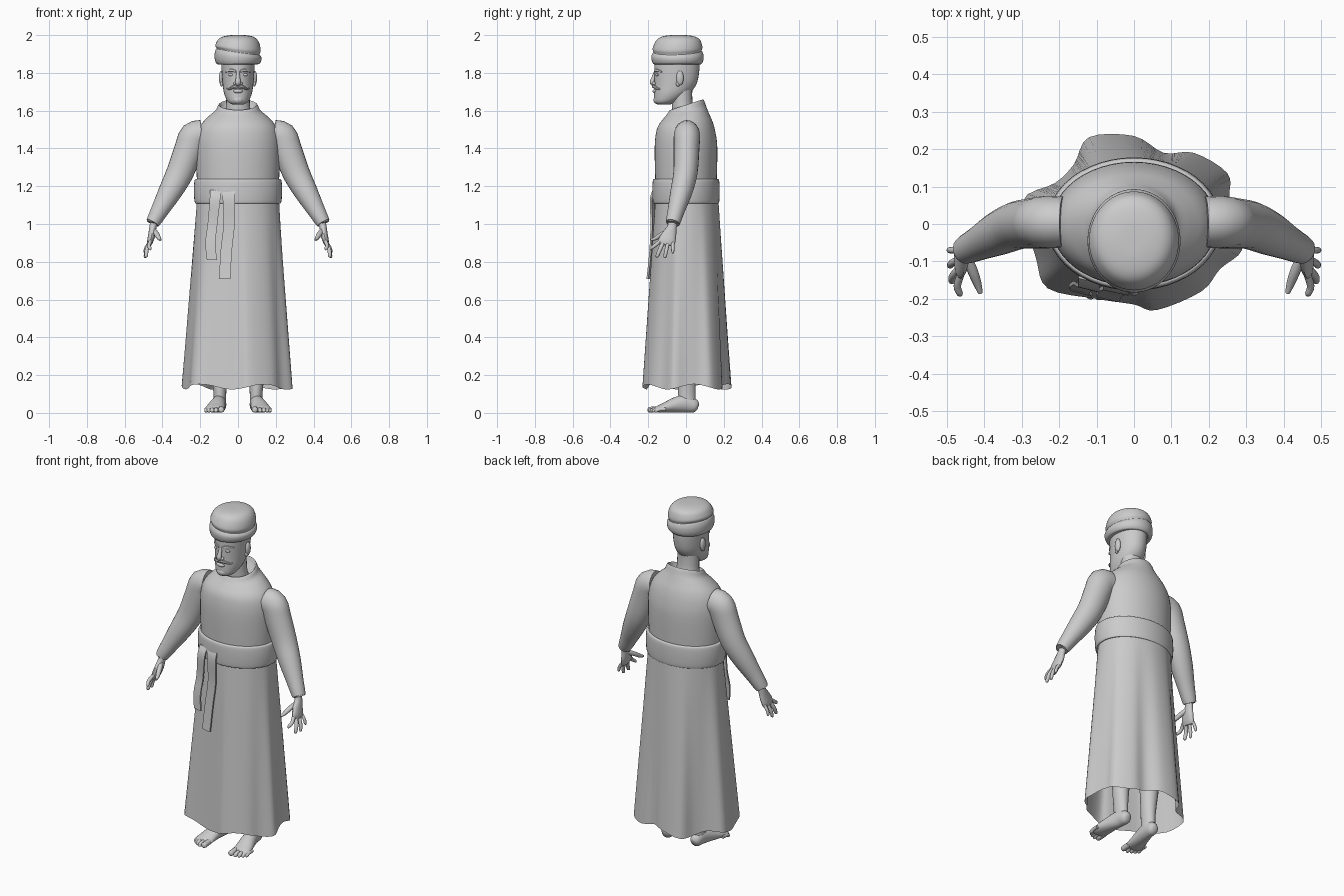
import bpy, bmesh, math
from mathutils import Vector

grey = bpy.data.materials.new("plain_grey")
grey.diffuse_color = (0.6, 0.6, 0.6, 1)


def smooth(rows, steps=4, closed=False):
    """Run a smooth curve through rows of numbers."""
    n, out = len(rows), []
    for i in range(n if closed else n - 1):
        idx = [(i + k) % n if closed else min(max(i + k, 0), n - 1) for k in (-1, 0, 1, 2)]
        a, b, c, d = (rows[j] for j in idx)
        for s in range(steps):
            t = s / steps
            out.append([0.5 * (2 * q + (r - p) * t + (2 * p - 5 * q + 4 * r - w) * t * t
                               + (3 * q - p - 3 * r + w) * t ** 3)
                        for p, q, r, w in zip(a, b, c, d)])
    return out if closed else out + [list(rows[-1])]


def skin(name, rings, caps=(True, True)):
    """Join rings of points into one surface."""
    bm = bmesh.new()
    vs = [[bm.verts.new(p) for p in ring] for ring in rings]
    n = len(vs[0])
    for a, b in zip(vs, vs[1:]):
        for i in range(n):
            j = (i + 1) % n
            bm.faces.new((a[i], a[j], b[j], b[i]))
    if caps[0]:
        bm.faces.new(vs[0])
    if caps[1]:
        bm.faces.new(vs[-1])
    bmesh.ops.recalc_face_normals(bm, faces=bm.faces)
    me = bpy.data.meshes.new(name)
    bm.to_mesh(me)
    bm.free()
    me.materials.append(grey)
    ob = bpy.data.objects.new(name, me)
    bpy.context.collection.objects.link(ob)
    return ob


def stack(name, rows, n=40, caps=(True, True), steps=4):
    """Level ovals: z, centre y, half width, half depth, rise to back, rise to left."""
    rings = []
    for z, cy, rx, ry, back, left in smooth(rows, steps):
        ring = []
        for i in range(n):
            a = math.tau * i / n
            c, s = math.cos(a), math.sin(a)
            ring.append((rx * c, cy + ry * s, z + back * s - left * c))
        rings.append(ring)
    return skin(name, rings, caps)


def tube(name, rows, n=16, side=1, ref=(0, 1, 0), caps=(True, True), steps=3):
    """Oval tube on a path: x, y, z, radius along ref, radius across it."""
    rows = smooth(rows, steps)
    pts = [Vector(r[:3]) for r in rows]
    rings = []
    for i, (p, r) in enumerate(zip(pts, rows)):
        t = (pts[min(i + 1, len(pts) - 1)] - pts[max(i - 1, 0)]).normalized()
        u = Vector(ref)
        u = (u - t * u.dot(t)).normalized()
        v = t.cross(u)
        ring = []
        for k in range(n):
            a = math.tau * k / n
            q = p + u * r[3] * math.cos(a) + v * r[4] * math.sin(a)
            ring.append((q.x * side, q.y, q.z))
        rings.append(ring)
    return skin(name, rings, caps)


def ball(name, c, r, n=14):
    rings = []
    for k in range(1, 10):
        b = math.pi * k / 10
        rings.append([(c[0] + r[0] * math.sin(b) * math.cos(math.tau * i / n),
                       c[1] + r[1] * math.sin(b) * math.sin(math.tau * i / n),
                       c[2] + r[2] * math.cos(b)) for i in range(n)])
    return skin(name, rings)


# skirt: oval waist blending into an irregular hem, open below
hem = [(.25, .135), (.255, .07), (.27, 0), (.288, -.07), (.23, -.12), (.18, -.18),
       (.06, -.23), (0, -.215), (-.10, -.20), (-.23, -.172), (-.262, -.09),
       (-.298, .06), (-.21, .11), (-.16, .16), (-.12, .232), (0, .235), (.08, .19), (.16, .19)]
hem = smooth(hem, 4, True)
rings = []
for k in range(13):
    t = k / 12
    ring = []
    for x, y in hem:
        a = math.atan2(y / .23, x / .28)
        bottom = .138 + .014 * math.sin(5 * a + .6)
        ring.append(((1 - t) * .216 * math.cos(a) + t * x,
                     (1 - t) * (.004 + .166 * math.sin(a)) + t * y,
                     (1 - t) * 1.15 + t * bottom))
    rings.append(ring)
skin("skirt", rings, (False, False))

# upper robe with collar rim
stack("robe_top", [
    (1.17, 0, .212, .16, 0, 0), (1.24, 0, .218, .163, 0, 0), (1.40, 0, .222, .166, 0, 0),
    (1.48, -.001, .214, .158, 0, 0), (1.53, -.002, .193, .144, .008, 0),
    (1.57, 0, .155, .122, .015, 0), (1.60, .002, .119, .105, .022, 0),
    (1.625, .003, .106, .093, .028, 0), (1.631, .003, .098, .086, .028, 0),
    (1.61, .002, .088, .076, .025, 0), (1.585, 0, .06, .055, .02, 0)], 48, (False, True))

# belt
stack("belt", [
    (1.12, 0, .205, .155, 0, 0), (1.109, 0, .222, .170, 0, 0), (1.12, 0, .230, .176, 0, 0),
    (1.175, 0, .234, .178, 0, 0), (1.225, 0, .231, .176, 0, 0),
    (1.238, 0, .223, .169, 0, 0), (1.235, 0, .205, .155, 0, 0)], 48, (False, False))

# sash tails: x, y, z, half width
tails = {"sash_tail_long": [(-.05, -.172, 1.18, .034), (-.048, -.187, 1.13, .033),
                            (-.047, -.184, 1.0, .03), (-.062, -.19, .86, .03), (-.07, -.205, .71, .03)],
         "sash_tail_short": [(-.12, -.155, 1.18, .028), (-.122, -.178, 1.13, .028),
                             (-.135, -.172, 1.0, .026), (-.146, -.182, .9, .027), (-.138, -.19, .81, .027)]}
for name, rows in tails.items():
    skin(name, [[(x - w, y + .01, z), (x + w, y - .004, z), (x + w, y + .006, z), (x - w, y + .02, z)]
                for x, y, z, w in smooth(rows)])

# head and neck
stack("head", [
    (1.633, -.118, .03, .035, 0, 0), (1.648, -.106, .054, .062, 0, 0),
    (1.69, -.076, .073, .093, 0, 0), (1.74, -.056, .081, .111, 0, 0),
    (1.80, -.049, .086, .118, 0, 0), (1.86, -.047, .088, .119, 0, 0), (1.90, -.047, .08, .11, 0, 0)], 32)
stack("neck", [(1.56, -.005, .075, .065, 0, 0), (1.62, -.018, .064, .056, 0, 0),
               (1.68, -.022, .062, .055, 0, 0), (1.74, -.025, .062, .06, 0, 0)], 24)

# face
tube("nose", [(0, -.162, 1.805, .008, .008), (0, -.172, 1.775, .011, .01),
              (0, -.179, 1.75, .015, .013), (0, -.172, 1.736, .01, .008)], ref=(1, 0, 0))
ball("lips", (0, -.164, 1.703), (.026, .013, .011))
ball("chin", (0, -.153, 1.657), (.03, .02, .022))
for s, lab in ((1, "left"), (-1, "right")):
    ball(lab + "_nostril", (s * .014, -.168, 1.744), (.01, .012, .009))
    ball(lab + "_eye", (s * .036, -.152, 1.79), (.016, .009, .008))
    ball(lab + "_ear", (s * .088, -.032, 1.773), (.013, .02, .04))
    ball(lab + "_ear_lobe", (s * .086, -.042, 1.742), (.009, .011, .014))
    tube(lab + "_brow", [(.012, -.165, 1.808, .006, .005), (.036, -.157, 1.814, .008, .006),
                         (.064, -.128, 1.806, .004, .004)], 8, s, (0, 0, 1))
    tube(lab + "_moustache", [(0, -.172, 1.727, .008, .009), (.025, -.166, 1.725, .009, .009),
                              (.05, -.146, 1.714, .006, .006), (.06, -.135, 1.718, .002, .002)],
         8, s, (0, 0, 1))

# wrapped hat with slanting folds
stack("wrapped_hat", [
    (1.85, -.046, .085, .112, 0, 0), (1.846, -.046, .11, .126, 0, 0),
    (1.865, -.045, .122, .136, 0, .003), (1.89, -.045, .124, .138, .002, .01),
    (1.908, -.045, .118, .132, .004, .015), (1.914, -.045, .113, .127, .004, .016),
    (1.93, -.045, .12, .132, .003, .013), (1.955, -.042, .115, .125, 0, .005),
    (1.978, -.04, .102, .112, 0, .002), (1.992, -.04, .08, .088, 0, 0),
    (1.999, -.04, .045, .05, 0, 0), (2.0, -.04, .01, .01, 0, 0)], 48)

# arms, hands, legs and feet
fingers = {"index_finger": (-.136, .465, -.186, .865, .01), "middle_finger": (-.117, .486, -.152, .826, .011),
           "ring_finger": (-.093, .491, -.111, .823, .01), "little_finger": (-.07, .493, -.07, .848, .009)}
for s, lab in ((1, "left_"), (-1, "right_")):
    tube(lab + "sleeve", [
        (.19, .005, 1.472, .068, .078), (.232, .005, 1.46, .07, .082), (.258, .003, 1.40, .068, .078),
        (.308, -.003, 1.27, .064, .072), (.36, -.025, 1.17, .058, .062),
        (.41, -.05, 1.08, .046, .048), (.452, -.07, 1.005, .037, .036),
        (.447, -.068, 1.015, .026, .026)], 24, s)
    tube(lab + "palm", [
        (.44, -.066, 1.03, .024, .022), (.45, -.074, .985, .025, .019), (.456, -.088, .945, .038, .019),
        (.465, -.102, .908, .045, .016), (.469, -.106, .888, .036, .01)], 16, s)
    for name, (y, tx, ty, tz, r) in fingers.items():
        my, mz = (y + ty) / 2 + (ty - y) * .1, (.905 + tz) / 2
        tube(lab + name, [(.463, y, .91, r, r), ((.463 + tx) / 2 + .008, my, mz, r, r),
                          (tx, ty, tz + .005, r * .85, r * .85), (tx, ty, tz - .003, r * .35, r * .35)], 10, s)
    tube(lab + "thumb", [(.445, -.09, .965, .013, .014), (.43, -.128, .945, .014, .013),
                         (.418, -.16, .925, .011, .011), (.41, -.185, .915, .006, .006)], 10, s, (1, 0, 0))

    tube(lab + "leg", [(.095, .008, .04, .045, .032), (.096, .004, .11, .046, .034),
                       (.098, .005, .2, .048, .042), (.1, .01, .36, .058, .055),
                       (.1, .005, .6, .07, .068)], 20, s)
    tube(lab + "foot", [
        (.093, .064, .03, .012, .015), (.094, .05, .035, .03, .034), (.098, 0, .048, .036, .047),
        (.108, -.055, .042, .042, .041), (.119, -.115, .027, .05, .026),
        (.123, -.15, .019, .05, .017), (.123, -.162, .016, .04, .01)], 20, s, (1, 0, 0))
    for k, (x, y, r) in enumerate([(.089, -.203, .016), (.116, -.2, .011), (.137, -.191, .011),
                                   (.154, -.18, .01), (.168, -.166, .01)]):
        tube(lab + "toe_%d" % (k + 1), [(x, y + .06, .02, r, r), (x, y + .025, .018, r, r),
                                        (x, y + .006, r, r, r * .9), (x, y, r, r * .5, r * .5)],
             10, s, (1, 0, 0))

# smooth shading with sharp edges kept
for ob in bpy.data.objects:
    ob.select_set(True)
bpy.context.view_layer.objects.active = bpy.data.objects["skirt"]
bpy.ops.object.shade_smooth_by_angle(angle=math.radians(40))
